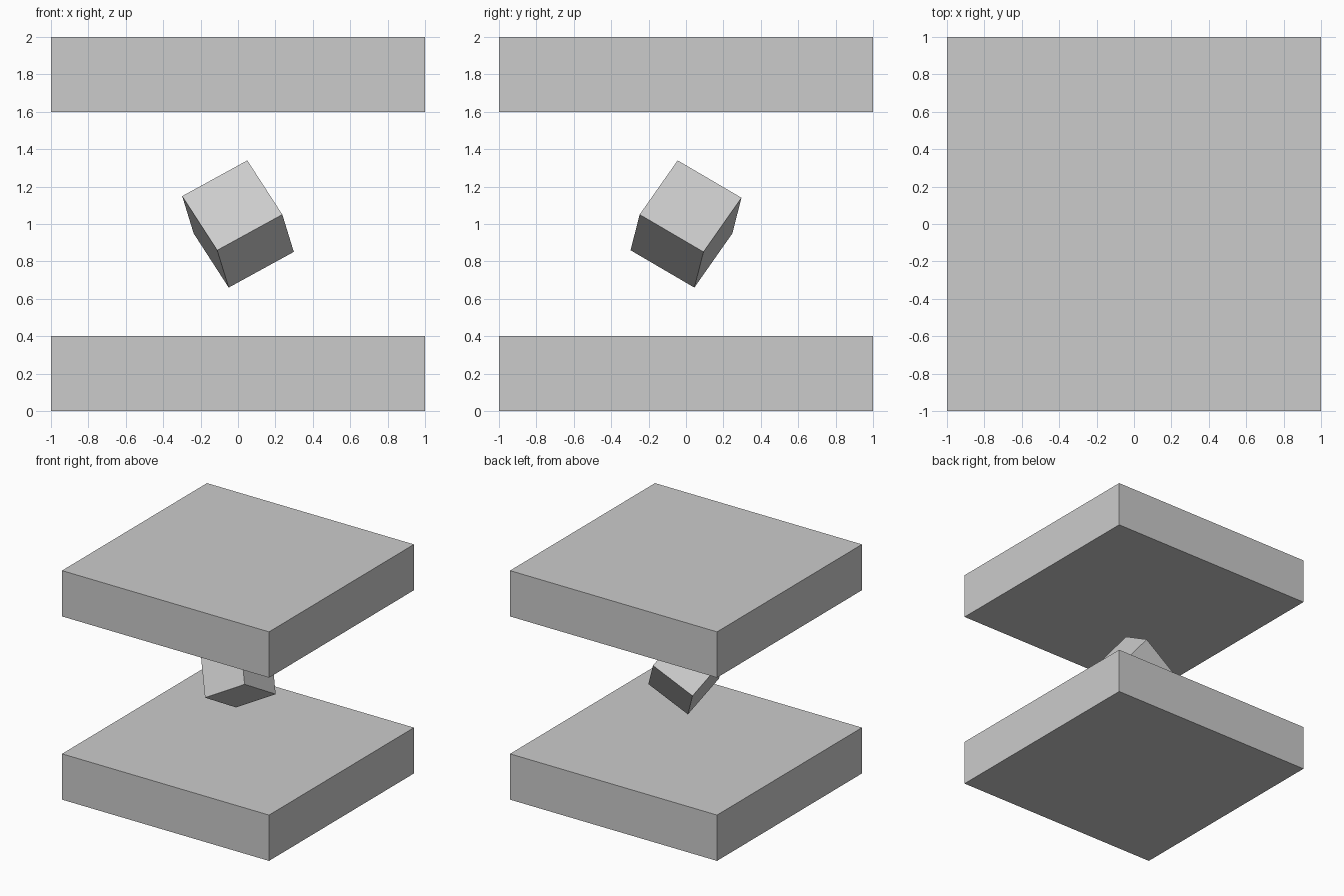
import bpy
from math import radians

if "Cube" in bpy.data.objects:
    bpy.data.objects.remove(bpy.data.objects["Cube"])


def box(name, size, centre, rotation=(0, 0, 0)):
    bpy.ops.mesh.primitive_cube_add(size=1, location=centre)
    ob = bpy.context.object
    ob.name = name
    ob.scale = size
    ob.rotation_euler = [radians(a) for a in rotation]
    return ob


# Two matching slabs, below and above
box("lower_slab", (2, 2, 0.4), (0, 0, 0.2))
box("upper_slab", (2, 2, 0.4), (0, 0, 1.8))

# Tilted cube floating midway between them
box("tilted_cube", (0.4, 0.4, 0.4), (0, 0, 1), (-34.6, -28.5, 8))
